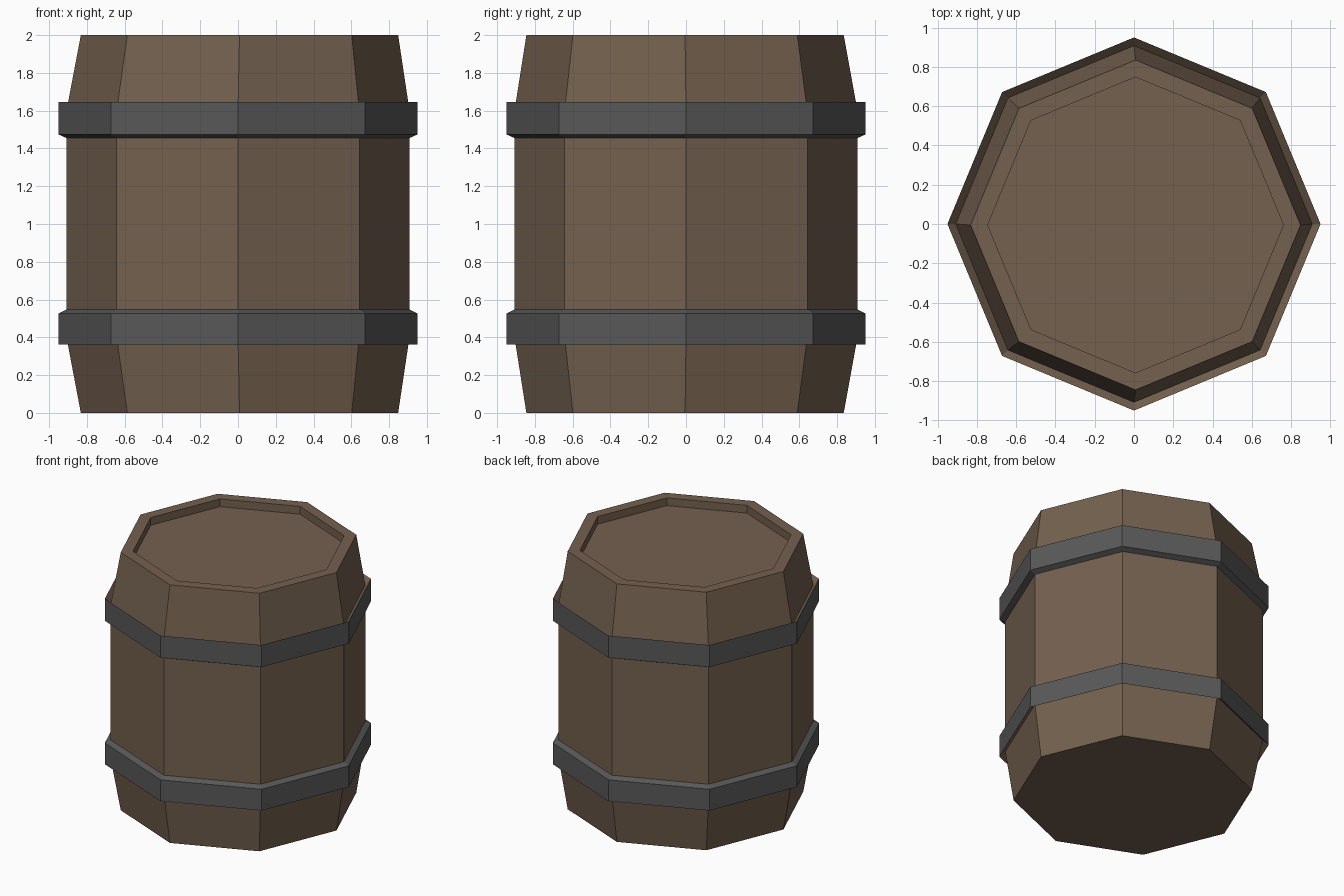
import bpy, bmesh, math

if "Cube" in bpy.data.objects:
    bpy.data.objects.remove(bpy.data.objects["Cube"])

SIDES = 8
SHIFT = (0.008, -0.005)      # the barrel ends sit very slightly off centre


def material(name, rgb):
    m = bpy.data.materials.new(name)
    m.diffuse_color = (*rgb, 1)
    m.use_nodes = True
    m.node_tree.nodes["Principled BSDF"].inputs["Base Color"].default_value = m.diffuse_color
    return m


WOOD = material("brown wood", (0.174, 0.119, 0.078))
IRON = material("grey iron", (0.098, 0.098, 0.098))


def loft(name, rings, mats, seg_mats=None, cap_start=False, cap_end=False):
    """Skin octagonal rings given as (radius, z, shifted), bottom to top on the outside."""
    bm = bmesh.new()
    loops = []
    for r, z, shifted in rings:
        ox, oy = SHIFT if shifted else (0, 0)
        loops.append([bm.verts.new((ox + r * math.cos(math.tau * i / SIDES),
                                    oy + r * math.sin(math.tau * i / SIDES), z))
                      for i in range(SIDES)])
    for s, (a, b) in enumerate(zip(loops, loops[1:])):
        for i in range(SIDES):
            j = (i + 1) % SIDES
            f = bm.faces.new((a[i], a[j], b[j], b[i]))
            f.material_index = seg_mats[s] if seg_mats else 0
    if cap_start:
        bm.faces.new(loops[0][::-1])
    if cap_end:
        bm.faces.new(loops[-1])
    me = bpy.data.meshes.new(name)
    bm.to_mesh(me)
    bm.free()
    for m in mats:
        me.materials.append(m)
    ob = bpy.data.objects.new(name, me)
    bpy.context.collection.objects.link(ob)
    return ob


R_BODY, R_END, R_LID, R_HOOP = 0.908, 0.84, 0.753, 0.95

# Staves: tapered foot with flat base, straight middle, tapered top with sunken lid
loft("lower_staves", [(R_END, 0, True), (R_BODY, 0.40, False)], [WOOD], cap_start=True)
loft("middle_staves", [(R_BODY, 0.547, False), (R_BODY, 1.455, False)], [WOOD])
loft("upper_staves_and_lid",
     [(R_BODY, 1.60, False), (R_END, 2, True), (R_LID, 2, True), (R_LID, 1.94, True)],
     [WOOD], cap_end=True)

# Hoops: iron band and chamfer, with a wooden lip sloping in towards the barrel end
loft("lower_hoop",
     [(R_BODY, 0.40, False), (R_HOOP, 0.362, False), (R_HOOP, 0.527, False), (R_BODY, 0.547, False)],
     [WOOD, IRON], seg_mats=[0, 1, 1])
loft("upper_hoop",
     [(R_BODY, 1.455, False), (R_HOOP, 1.474, False), (R_HOOP, 1.645, False), (R_BODY, 1.60, False)],
     [WOOD, IRON], seg_mats=[1, 1, 0])
